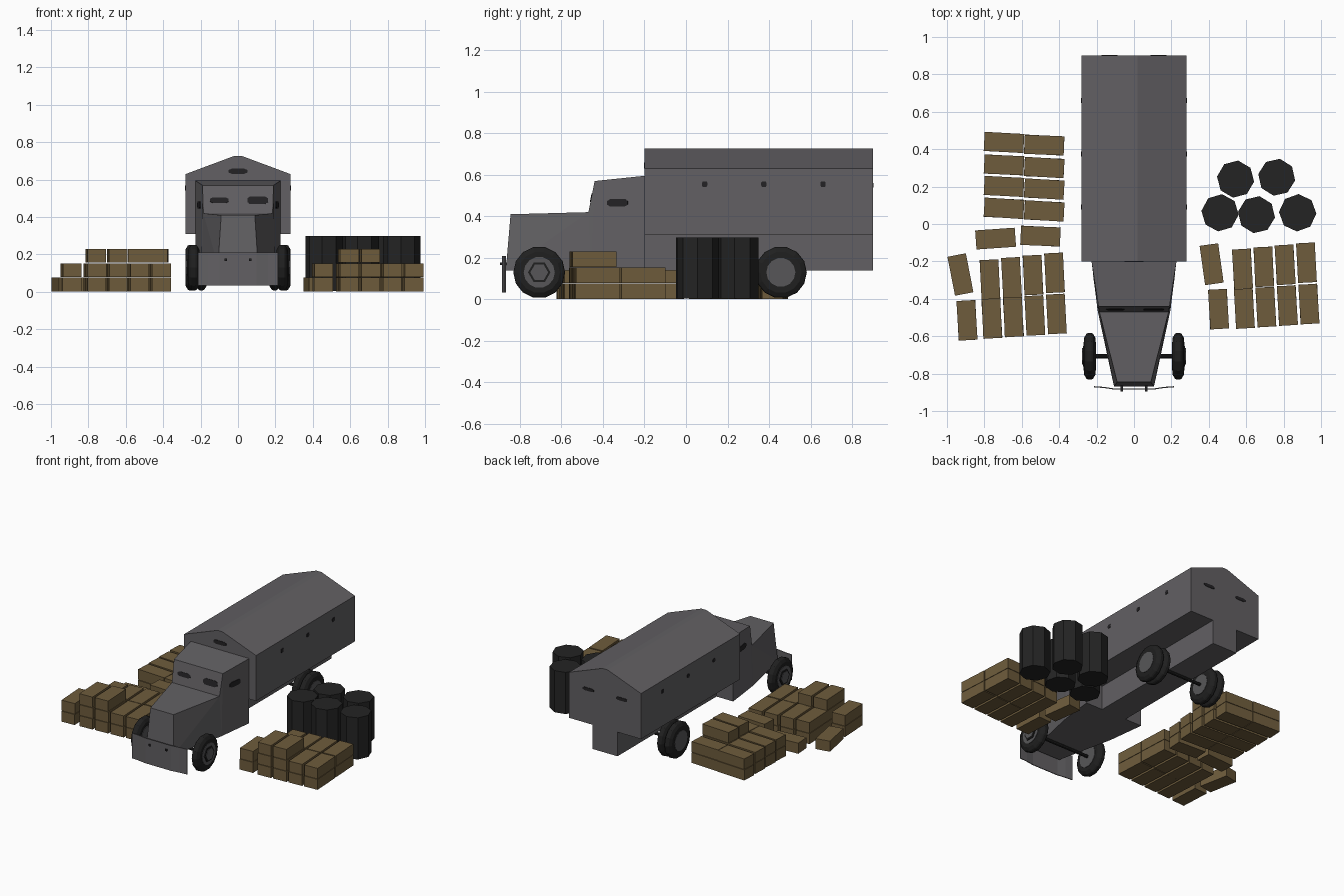
import bpy, bmesh, math, random
from mathutils import Vector, Matrix

if "Cube" in bpy.data.objects:
    bpy.data.objects.remove(bpy.data.objects["Cube"])

random.seed(4)


def mat(name, c):
    m = bpy.data.materials.new(name)
    m.diffuse_color = (*c, 1)
    m.use_nodes = True
    m.node_tree.nodes["Principled BSDF"].inputs["Base Color"].default_value = m.diffuse_color
    return m


ARMOUR = mat("grey_armour", (0.122, 0.117, 0.125))
CRATE = mat("brown_crate", (0.156, 0.107, 0.045))
BLACK = mat("black_barrel", (0.017, 0.017, 0.017))
RUBBER = mat("rubber", (0.014, 0.014, 0.014))
SLIT = mat("dark_slit", (0.017, 0.016, 0.018))
HUB = mat("hub_grey", (0.095, 0.094, 0.098))


def build(name, verts, faces, m):
    bm = bmesh.new()
    vs = [bm.verts.new(v) for v in verts]
    for f in faces:
        bm.faces.new([vs[i] for i in f])
    bmesh.ops.recalc_face_normals(bm, faces=bm.faces)
    me = bpy.data.meshes.new(name)
    bm.to_mesh(me)
    bm.free()
    me.materials.append(m)
    ob = bpy.data.objects.new(name, me)
    bpy.context.collection.objects.link(ob)
    return ob


def prism(name, ring_a, ring_b, m):
    """Closed solid between two matching rings."""
    n = len(ring_a)
    faces = [tuple(range(n)), tuple(range(n, 2 * n))]
    faces += [(i, (i + 1) % n, n + (i + 1) % n, n + i) for i in range(n)]
    return build(name, ring_a + ring_b, faces, m)


def box(name, x, y, z, m, loc=(0, 0, 0), rot=0):
    ring = [(x[0], y[0]), (x[1], y[0]), (x[1], y[1]), (x[0], y[1])]
    ob = prism(name, [(*p, z[0]) for p in ring], [(*p, z[1]) for p in ring], m)
    ob.location = loc
    ob.rotation_euler.z = rot
    return ob


def lathe(name, profile, n, m, loc, axis='X', spin=0):
    """Turn (offset, radius) pairs around the X or Z axis."""
    verts = []
    for o, r in profile:
        for i in range(n):
            a = spin + 2 * math.pi * i / n
            c, s = r * math.cos(a), r * math.sin(a)
            p = (o, c, s) if axis == 'X' else (c, s, o)
            verts.append(Vector(p) + Vector(loc))
    k = len(profile)
    faces = [tuple(range(n)), tuple(range((k - 1) * n, k * n))]
    for j in range(k - 1):
        faces += [(j * n + i, j * n + (i + 1) % n, (j + 1) * n + (i + 1) % n, (j + 1) * n + i)
                  for i in range(n)]
    return build(name, verts, faces, m)


def slit(name, c, u, v, w, h):
    """Thin stretched octagon plate centred on a surface."""
    c, u, v = Vector(c), Vector(u).normalized(), Vector(v).normalized()
    nrm = u.cross(v).normalized() * 0.003
    outline = [(-.5, -.25), (-.35, -.5), (.35, -.5), (.5, -.25),
               (.5, .25), (.35, .5), (-.35, .5), (-.5, .25)]
    ring = [c + u * a * w + v * b * h for a, b in outline]
    prism(name, [p - nrm for p in ring], [p + nrm for p in ring], SLIT)


# Cargo body with pitched roof, and the narrow chassis below
gable = [(-.28, .31), (.28, .31), (.28, .63), (.02, .727), (-.02, .727), (-.28, .63)]
prism("cargo_body", [(x, -.2, z) for x, z in gable], [(x, .9, z) for x, z in gable], ARMOUR)
box("chassis", (-.097, .097), (-.2, .9), (.14, .31), ARMOUR)

# Cab and tapered hood: (y, z, half width)
cab = [(-.868, .14, .107), (-.845, .41, .09), (-.47, .42, .185), (-.44, .57, .19),
       (-.2, .595, .227), (-.2, .14, .227), (-.46, .14, .195)]
verts = [(s * w, y, z) for s in (-1, 1) for y, z, w in cab]
faces = [(i, (i + 1) % 7, 7 + (i + 1) % 7, 7 + i) for i in range(7)]
for o in (0, 7):
    faces += [(o, o + 1, o + 2), (o, o + 2, o + 6),
              (o + 2, o + 3, o + 6), (o + 3, o + 4, o + 5, o + 6)]
build("cab_and_hood", verts, faces, ARMOUR)

# View slits
slope = (0, .03, .15)
slit("windshield_slit_left", (-.1, -.456, .49), (1, 0, 0), slope, .1, .03)
slit("windshield_slit_right", (.105, -.456, .49), (1, 0, 0), slope, .11, .042)
slit("body_front_slit", (0, -.2, .645), (1, 0, 0), (0, 0, 1), .1, .027)
for s in (-1, 1):
    slit("cab_side_slit", (s * .208, -.33, .465), (s * .036, .25, 0), (0, 0, 1), .1, .036)
    for y in (.09, .375, .66):
        slit("body_side_slit", (s * .28, y, .555), (0, 1, 0), (0, 0, 1), .026, .026)
    slit("body_back_slit", (s * .13, .9, .55), (1, 0, 0), (0, 0, 1), .085, .022)

# Bumper plate, swept back at the ends, on two rods
bump = [(-.215, -.873), (-.16, -.877), (-.1, -.886), (.1, -.886), (.16, -.877), (.215, -.873)]
ring = bump + [(x, y + .006) for x, y in reversed(bump)]
prism("bumper", [(x, y, .033) for x, y in ring], [(x, y, .21) for x, y in ring], ARMOUR)
for s in (-1, 1):
    box("bumper_rod", (s * .065 - .006, s * .065 + .006), (-.895, -.84), (.165, .178), SLIT)

# Axles and wheels; the rear ones are doubled
R = .125
ZC = .13


def wheel(name, x0, x1, y):
    d = x1 - x0
    tyre = [(x0, .08), (x0, .1), (x0 + d * .2, .12), (x0 + d * .35, R),
            (x1 - d * .35, R), (x1 - d * .2, .12), (x1, .1), (x1, .08)]
    lathe(name, tyre, 14, RUBBER, (0, y, ZC))


for s in (-1, 1):
    wheel("front_tyre", s * .207, s * .266, -.707)
    lathe("front_hub", [(s * .204, .075), (s * .269, .075)], 14, HUB, (0, -.707, ZC))
    lathe("front_hub_ring", [(s * .266, .054), (s * .274, .054)], 6, RUBBER, (0, -.707, ZC))
    lathe("front_hub_cap", [(s * .27, .043), (s * .277, .043)], 6, HUB, (0, -.707, ZC))
    wheel("rear_outer_tyre", s * .225, s * .28, .457)
    wheel("rear_inner_tyre", s * .168, s * .223, .457)
    lathe("rear_hub", [(s * .165, .07), (s * .282, .07)], 14, HUB, (0, .457, ZC))
for y in (-.707, .457):
    lathe("axle", [(-.21, .011), (.21, .011)], 8, RUBBER, (0, y, ZC))

# Barrels
for x, y in ((.46, .06), (.655, .05), (.875, .06), (.543, .24), (.763, .25)):
    lathe("barrel", [(.005, .1), (.298, .1)], 8, BLACK, (x, y, 0), 'Z', random.uniform(-.2, .2))


# Crate piles
def crates(x, y, deg, count, along_y):
    hx, hy = (.05, .106) if along_y else (.106, .051)
    for k in range(count):
        j = random.uniform(-.8, .8) if k else 0
        z = .002 + k * .077
        box("crate", (-hx, hx), (-hy, hy), (z, z + .074), CRATE, (x, y, 0), math.radians(deg + j))


# Left rear pile and the two loose crates beside it
for i, y in enumerate((.43, .31, .195, .078)):
    crates(-.695, y + .006, -3, 2, False)
    crates(-.48, y - .008, -3, (2, 3, 3, 2)[i], False)
crates(-.74, -.078, 4, 1, False)
crates(-.5, -.065, -3, 2, False)

# Front piles, left and right
crates(-.928, -.27, 11, 1, True)
crates(-.893, -.515, 3, 2, True)
crates(.415, -.215, 8, 1, True)
crates(.452, -.455, 3, 2, True)
for i in range(4):
    tall = 3 if i < 2 else 2
    crates(-.76 + i * .115, -.505 + i * .008, 3, tall, True)
    crates(-.77 + i * .115, -.297 + i * .012, 3, 2, True)
    crates(.59 + i * .115, -.452 + i * .008, 3, tall, True)
    crates(.58 + i * .114, -.24 + i * .011, 3, 2, True)
